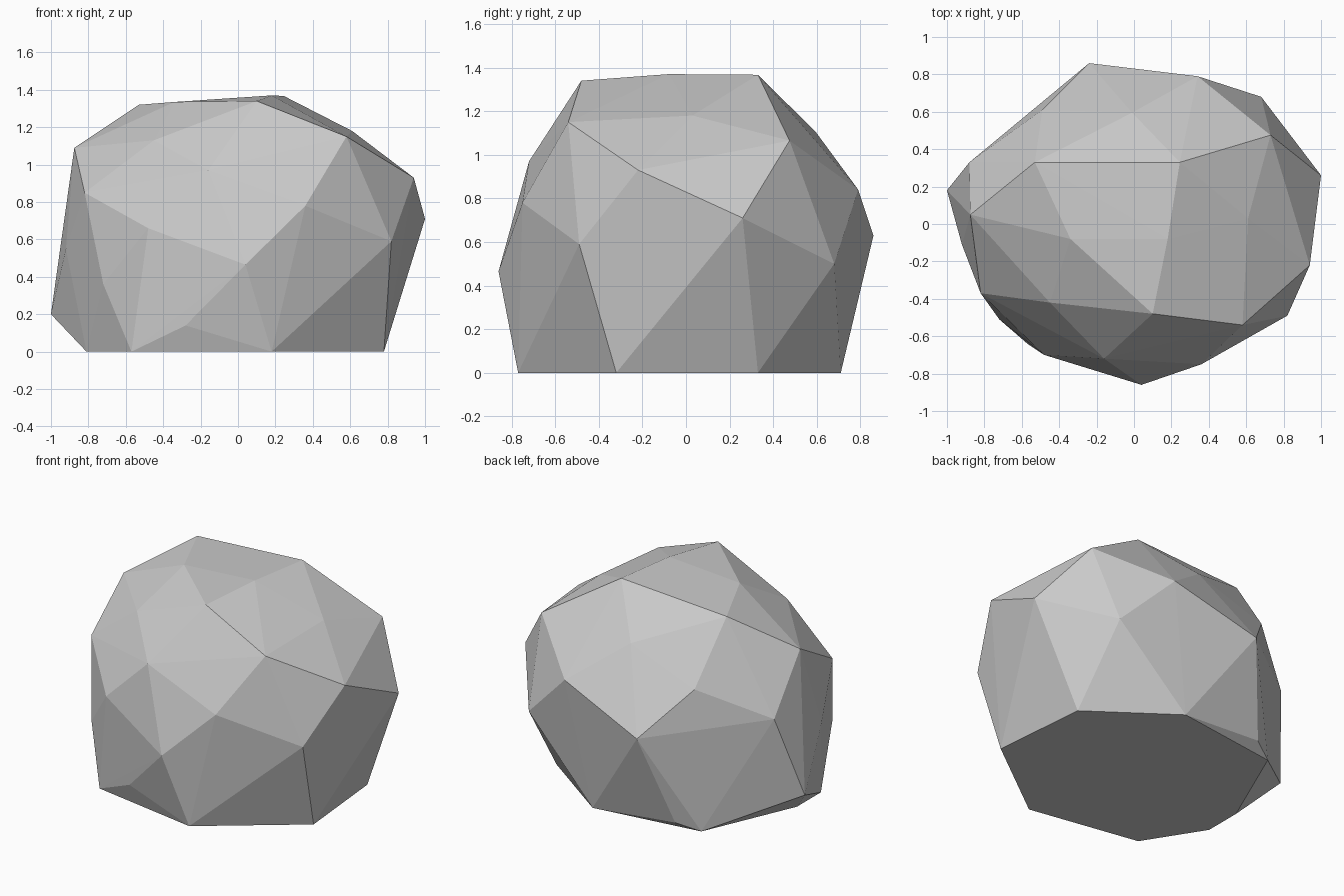
import bpy, bmesh

if "Cube" in bpy.data.objects:
    bpy.data.objects.remove(bpy.data.objects["Cube"])

# Corner points of the boulder, ring by ring from the ground up
foot = [(.78, -.32), (.18, -.77), (-.57, -.64), (-.81, -.26),
        (-.81, -.01), (-.54, .61), (.19, .71), (.72, .33)]
lower = [(-.28, -.74, .14), (-1, .18, .2), (-.4, .685, .05), (-.72, -.51, .36),
         (.04, -.86, .465), (.68, .68, .5), (.82, -.49, .59), (-.92, -.11, .55)]
middle = [(1, .26, .71), (-.88, .33, .73), (-.24, .86, .63), (.34, .79, .84),
          (-.48, -.7, .66), (.36, -.75, .78), (-.82, -.37, .85), (.94, -.22, .93),
          (-.49, .61, .93), (-.16, -.72, .97)]
upper = [(.73, .475, 1.065), (-.875, .05, 1.09), (-.01, .595, 1.105), (.58, -.54, 1.15),
         (-.45, -.42, 1.13), (.61, .03, 1.18)]
crown = [(.1, -.48, 1.34), (-.53, .33, 1.32), (-.34, -.08, 1.335),
         (.18, -.08, 1.37), (.245, .33, 1.367)]

# Wrap the corners in a faceted convex shell
bm = bmesh.new()
for p in [(x, y, 0) for x, y in foot] + lower + middle + upper + crown:
    bm.verts.new(p)
hull = bmesh.ops.convex_hull(bm, input=bm.verts[:])
bmesh.ops.delete(bm, geom=[v for v in bm.verts if not v.link_faces], context='VERTS')

# Merge the flat underside into a single face
under = [f for f in bm.faces if all(v.co.z < 1e-4 for v in f.verts)]
if len(under) > 1:
    bmesh.ops.dissolve_faces(bm, faces=under)
bmesh.ops.recalc_face_normals(bm, faces=bm.faces[:])

mesh = bpy.data.meshes.new("boulder")
bm.to_mesh(mesh)
bm.free()
boulder = bpy.data.objects.new("boulder", mesh)
bpy.context.collection.objects.link(boulder)

# Plain grey stone
stone = bpy.data.materials.new("stone grey")
stone.diffuse_color = (.6, .6, .6, 1)
stone.use_nodes = True
stone.node_tree.nodes["Principled BSDF"].inputs["Base Color"].default_value = stone.diffuse_color
mesh.materials.append(stone)
